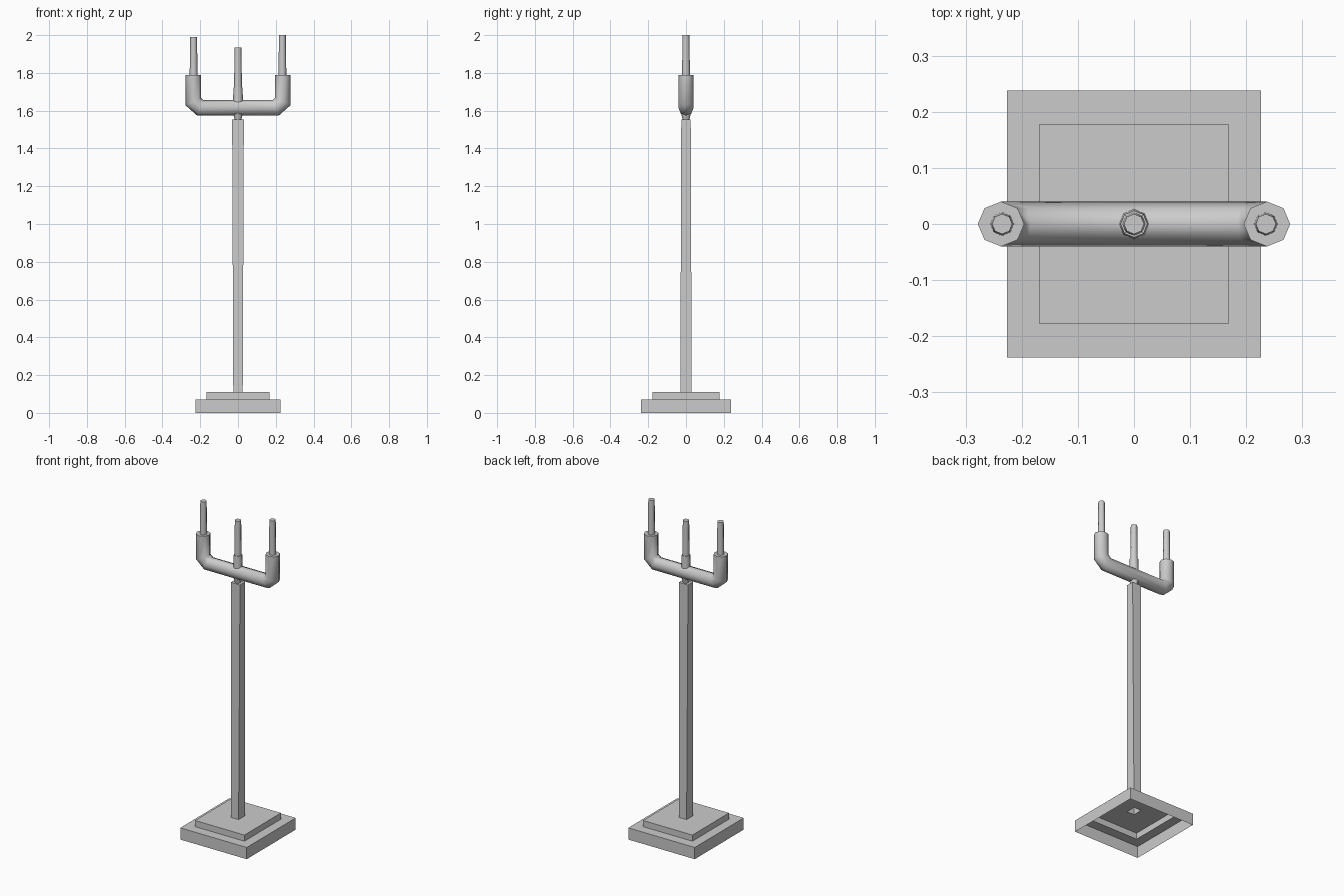
import bpy, bmesh
from math import cos, sin, pi
from mathutils import Vector

if "Cube" in bpy.data.objects:
    bpy.data.objects.remove(bpy.data.objects["Cube"])


def make(name, rings, cap_start=True, cap_end=True, smooth=False):
    """Skin a list of equal-length vertex rings into one object."""
    bm = bmesh.new()
    loops = [[bm.verts.new(p) for p in r] for r in rings]
    n = len(rings[0])
    for a, b in zip(loops, loops[1:]):
        for i in range(n):
            j = (i + 1) % n
            bm.faces.new((a[i], a[j], b[j], b[i]))
    if cap_start:
        bm.faces.new(loops[0][::-1])
    if cap_end:
        bm.faces.new(loops[-1])
    bmesh.ops.recalc_face_normals(bm, faces=bm.faces)
    me = bpy.data.meshes.new(name)
    bm.to_mesh(me)
    bm.free()
    ob = bpy.data.objects.new(name, me)
    bpy.context.collection.objects.link(ob)
    if smooth:
        bpy.ops.object.select_all(action='DESELECT')
        ob.select_set(True)
        bpy.context.view_layer.objects.active = ob
        bpy.ops.object.shade_smooth_by_angle(angle=0.9)
    return ob


def rect(hx, hy, z):
    return [(-hx, -hy, z), (hx, -hy, z), (hx, hy, z), (-hx, hy, z)]


def octagon(x, r, z):
    return [(x + r * cos(i * pi / 4), r * sin(i * pi / 4), z) for i in range(8)]


# Stepped base, a hollow shell open underneath
make("base", [rect(.226, .238, 0), rect(.226, .238, .072), rect(.168, .178, .072),
              rect(.168, .178, .11), rect(.025, .03, .11)], False, False)

# Square tapering pole, open at the bottom
make("pole", [rect(.025, .03, .11), rect(.031, .025, 1.553)], False, True)

# Small neck joining pole and arms
make("neck", [octagon(0, .017, 1.55), octagon(0, .027, 1.59)], smooth=True)

# U-shaped octagonal arms, swept with mitred corners
half = [(-.237, 1.79), (-.237, 1.648), (-.2, 1.615)]
path = [Vector((x, 0, z)) for x, z in half + [(-x, z) for x, z in reversed(half)]]
rings = []
for k, p in enumerate(path):
    d0 = (p - path[max(k - 1, 0)]).normalized()
    d1 = (path[min(k + 1, len(path) - 1)] - p).normalized()
    t = (d0 + d1).normalized()
    side = Vector((t.z, 0, -t.x))
    ref = d0 if d0.length else d1
    r = .0415 / max(abs(t.dot(ref)), .5)
    rings.append([p + side * r * cos(i * pi / 4) + Vector((0, .04 * sin(i * pi / 4), 0))
                  for i in range(8)])
make("arms", rings, smooth=True)

# Candle rods on the arms and a collared one in the middle
for name, x, z0, z1 in (("left_rod", -.235, 1.785, 1.99), ("right_rod", .235, 1.785, 2.0),
                        ("middle_rod", 0, 1.715, 1.935)):
    make(name, [octagon(x, .021, z0), octagon(x, .018, z1)], smooth=True)
make("middle_collar", [octagon(0, .027, 1.63), octagon(0, .024, 1.722)], smooth=True)
